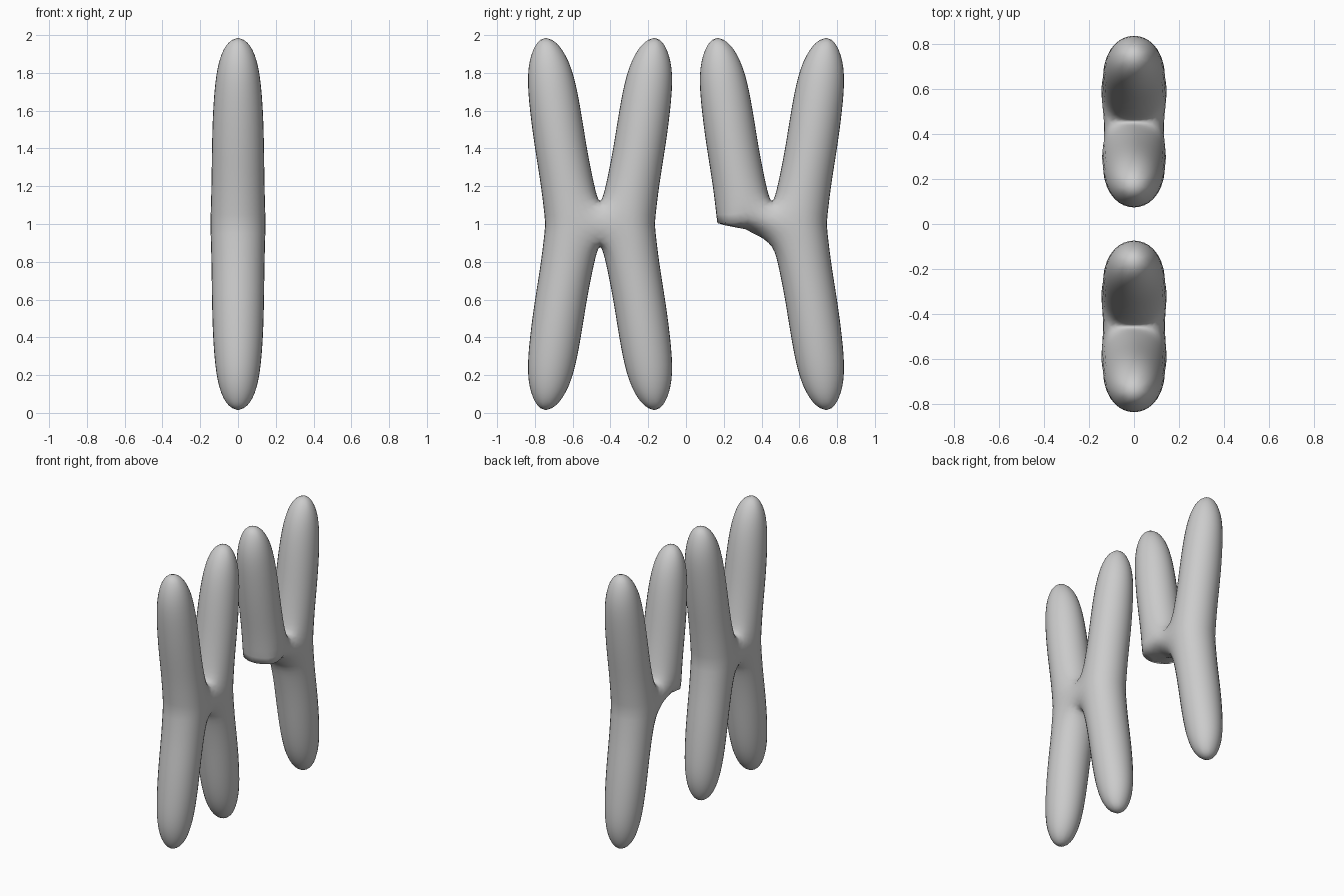
import bpy, bmesh, math

if "Cube" in bpy.data.objects:
    bpy.data.objects.remove(bpy.data.objects["Cube"])

# Arm sections: height from waist, outer offset, inner offset, half depth in x
RINGS = [(0.2, 0.312, 0.030, 0.141), (0.4, 0.346, 0.070, 0.139),
         (0.6, 0.373, 0.100, 0.134), (0.8, 0.390, 0.138, 0.118),
         (0.93, 0.358, 0.196, 0.083)]
TIP = (1.017, 0.293)
SWELL = 1.10            # makes up for subdivision shrinkage
ANGLES = [math.radians(45 * k) for k in range(8)]   # 0 faces the partner arm


def chromosome(name, centre, missing=()):
    bm = bmesh.new()

    def vert(x, y, h):
        return bm.verts.new((x, centre + y, 1 + h))

    # Crotch lines shared by both arms, above and below the waist
    crotch = {s: {k: vert(0.115 * math.sin(ANGLES[k]) * 1.4, 0, s * (0.09 if k == 0 else 0.07))
                  for k in (7, 0, 1)} for s in (1, -1)}
    # Outer half ring at the waist of each side
    waist = {}
    for side in (-1, 1):
        waist[side] = {}
        for k in range(2, 7):
            y = 0.145 - 0.145 * SWELL * math.cos(ANGLES[k])
            waist[side][k] = vert(0.147 * SWELL * math.sin(ANGLES[k]), side * y, 0)

    creased = []
    for side in (-1, 1):
        for s in (1, -1):
            base = [crotch[s][k] if k in crotch[s] else waist[side][k] for k in range(8)]
            if (side, s) in missing:
                # Flat stump where an arm is absent
                bm.faces.new(base)
                continue
            previous = base
            for h, outer, inner, depth in RINGS:
                mid, half = (outer + inner) / 2, (outer - inner) / 2 * SWELL
                ring = [vert(depth * SWELL * math.sin(a), side * (mid - half * math.cos(a)), s * h)
                        for a in ANGLES]
                for k in range(8):
                    j = (k + 1) % 8
                    bm.faces.new((previous[k], previous[j], ring[j], ring[k]))
                previous = ring
            tip = vert(0, side * TIP[1], s * TIP[0])
            for k in range(8):
                bm.faces.new((previous[k], previous[(k + 1) % 8], tip))
        creased += [(waist[side][k], waist[side][k + 1], 0.85 if (side, -1) in missing else 0.5)
                    for k in range(2, 6)]

    # Front and back of the bridge
    for k, w in ((1, 2), (7, 6)):
        bm.faces.new((waist[-1][w], crotch[1][k], waist[1][w], crotch[-1][k]))

    layer = bm.edges.layers.float.new("crease_edge")
    for a, b, value in creased:
        bm.edges.get((a, b))[layer] = value
    bmesh.ops.recalc_face_normals(bm, faces=bm.faces)
    for f in bm.faces:
        f.smooth = True

    mesh = bpy.data.meshes.new(name)
    bm.to_mesh(mesh)
    bm.free()
    obj = bpy.data.objects.new(name, mesh)
    bpy.context.collection.objects.link(obj)
    sub = obj.modifiers.new("smooth", 'SUBSURF')
    sub.levels = sub.render_levels = 2
    return obj


chromosome("x_chromosome", -0.455)
chromosome("y_chromosome", 0.455, missing={(-1, -1)})
